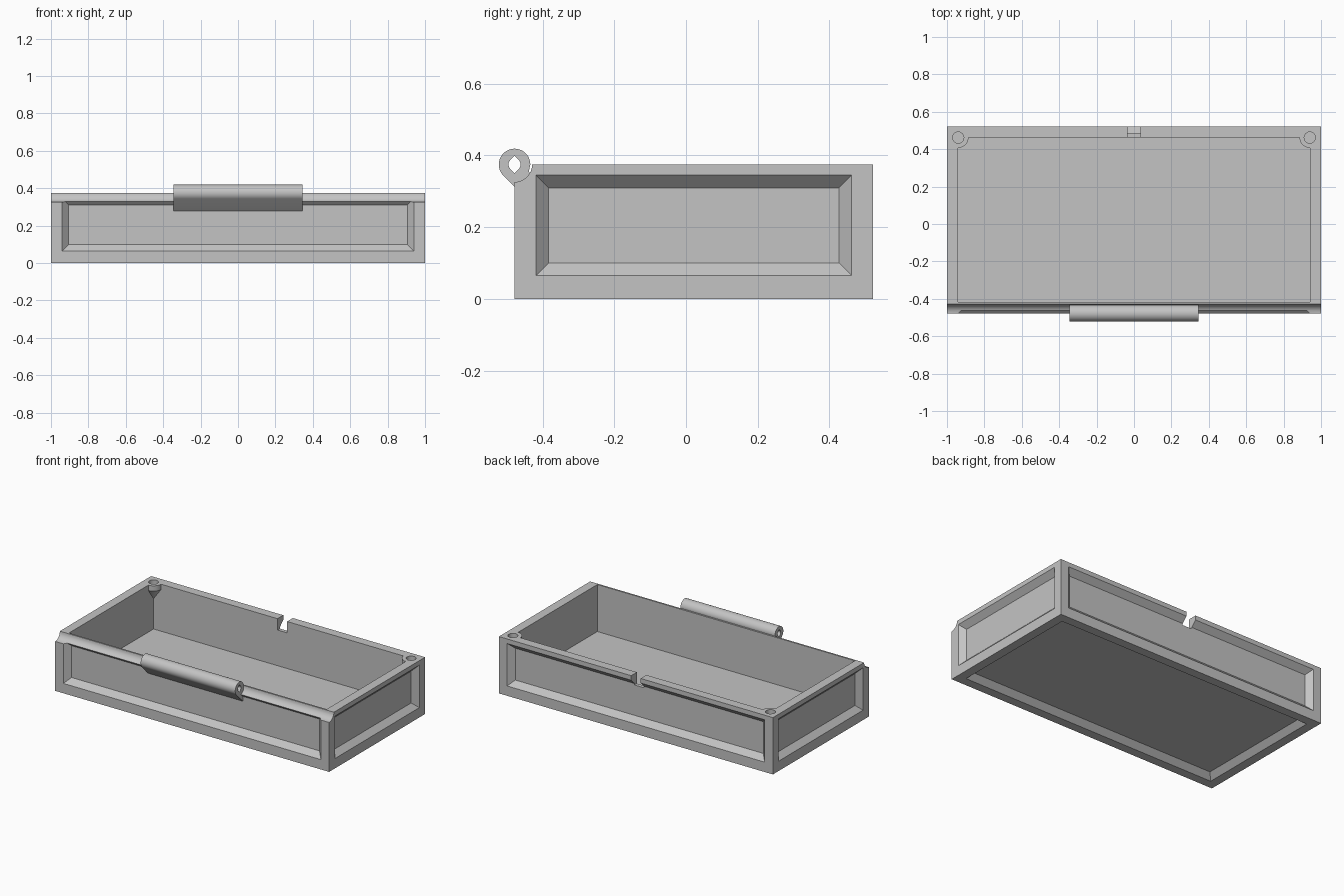
import bpy, bmesh, math
from mathutils import Matrix, Vector

default = bpy.data.objects.get("Cube")
if default:
    bpy.data.objects.remove(default, do_unlink=True)

# Main dimensions
Y0, Y1, TOP = -0.478, 0.522, 0.375
MID, WALL, FLOOR, DEEP = (Y0 + Y1) / 2, 0.06, 0.065, 0.035

grey = bpy.data.materials.new("plain grey")
grey.use_nodes = True
colour = (0.55, 0.55, 0.55, 1)
grey.diffuse_color = colour
grey.node_tree.nodes["Principled BSDF"].inputs["Base Color"].default_value = colour


def make(name, bm):
    bmesh.ops.recalc_face_normals(bm, faces=bm.faces)
    mesh = bpy.data.meshes.new(name)
    bm.to_mesh(mesh)
    bm.free()
    mesh.materials.append(grey)
    obj = bpy.data.objects.new(name, mesh)
    bpy.context.collection.objects.link(obj)
    return obj


def box(name, x0, x1, y0, y1, z0, z1):
    bm = bmesh.new()
    centre = Vector((x0 + x1, y0 + y1, z0 + z1)) / 2
    size = Matrix.Diagonal((x1 - x0, y1 - y0, z1 - z0, 1))
    bmesh.ops.create_cube(bm, size=1, matrix=Matrix.Translation(centre) @ size)
    return make(name, bm)


def cone(name, x, y, z0, z1, r0, r1):
    bm = bmesh.new()
    bmesh.ops.create_cone(bm, cap_ends=True, segments=32, radius1=r0, radius2=r1, depth=z1 - z0,
                          matrix=Matrix.Translation((x, y, (z0 + z1) / 2)))
    return make(name, bm)


def extrude_x(name, points, half):
    """Extrude a (y, z) profile along x."""
    bm = bmesh.new()
    face = bm.faces.new([bm.verts.new((-half, y, z)) for y, z in points])
    new = bmesh.ops.extrude_face_region(bm, geom=[face])["geom"]
    moved = [v for v in new if isinstance(v, bmesh.types.BMVert)]
    bmesh.ops.translate(bm, verts=moved, vec=(2 * half, 0, 0))
    return make(name, bm)


def arc(cy, cz, r, a0, a1, n):
    steps = [math.radians(a0 + (a1 - a0) * i / n) for i in range(n + 1)]
    return [(cy + r * math.cos(a), cz + r * math.sin(a)) for a in steps]


def panel_cutter(centre, u, v, half_u, half_v):
    """Sloped-sided recess cutter sunk into a face; u x v points inward."""
    u, v, c = Vector(u), Vector(v), Vector(centre)
    n = u.cross(v)
    bm = bmesh.new()
    rings = []
    for d in (-0.01, DEEP):
        rings.append([bm.verts.new(c + u * su * (half_u - d) + v * sv * (half_v - d) + n * d)
                      for su, sv in ((-1, -1), (1, -1), (1, 1), (-1, 1))])
    for ring in rings:
        bm.faces.new(ring)
    for i in range(4):
        j = (i + 1) % 4
        bm.faces.new((rings[0][i], rings[0][j], rings[1][j], rings[1][i]))
    return make("panel_cutter", bm)


def boolean(target, cutter, operation="DIFFERENCE"):
    mod = target.modifiers.new("cut", "BOOLEAN")
    mod.object, mod.operation, mod.solver = cutter, operation, "EXACT"
    bpy.context.view_layer.update()
    with bpy.context.temp_override(object=target, active_object=target):
        bpy.ops.object.modifier_apply(modifier=mod.name)
    bpy.data.objects.remove(cutter, do_unlink=True)


# Open tray; the cavity leaves tapered bosses in the two back corners
tray = box("tray", -1, 1, Y0, Y1, 0, TOP)
cavity_x, cavity_y = 1 - WALL, Y1 - WALL
cavity = box("cavity", -cavity_x, cavity_x, Y0 + WALL, cavity_y, FLOOR, 0.5)
for side in (-1, 1):
    boss = cone("boss", side * cavity_x, cavity_y, 0.34, 0.6, 0.055, 0.055)
    taper = cone("taper", side * cavity_x, cavity_y, 0.265, 0.3401, 0, 0.055)
    boolean(cavity, boss)
    boolean(cavity, taper)
boolean(tray, cavity)

# Round sockets in the bosses
for side in (-1, 1):
    boolean(tray, cone("socket", side * cavity_x, cavity_y, 0.345, 0.5, 0.03, 0.03))

# Recessed panels on the four sides and underneath
panel_z, half_z = 0.205, 0.14
half_x, half_y = 1 - WALL, (Y1 - Y0) / 2 - WALL
X, Y, Z = (1, 0, 0), (0, 1, 0), (0, 0, 1)
boolean(tray, panel_cutter((0, Y1, panel_z), X, Z, half_x, half_z))
boolean(tray, panel_cutter((0, Y0, panel_z), Z, X, half_z, half_x))
boolean(tray, panel_cutter((1, MID, panel_z), Z, Y, half_z, half_y))
boolean(tray, panel_cutter((-1, MID, panel_z), Y, Z, half_y, half_z))
boolean(tray, panel_cutter((0, MID, 0), X, Y, half_x, half_y))

# Latch notch in the back wall and rounded groove along the front edge
boolean(tray, box("notch", -0.035, 0.035, cavity_y - 0.03, Y1 + 0.1, 0.3, 0.5))
boolean(tray, extrude_x("groove", arc(Y0, TOP, 0.049, 0, 348.75, 31), 1.1))

# Hinge barrel with a sloped support web and a pointed pin hole
profile = arc(Y0, TOP, 0.044, 0, 225, 24)
web_y = Y0 + 0.04
web_z = profile[-1][1] - (web_y - profile[-1][0])
profile += [(web_y, web_z), (web_y + 0.008, web_z), (web_y + 0.008, TOP - 0.04), (web_y, TOP - 0.018)]
hinge = extrude_x("hinge_barrel", profile, 0.345)
pin = arc(Y0, TOP, 0.017, -45, 45, 6) + [(Y0, TOP + 0.024)]
pin += arc(Y0, TOP, 0.017, 135, 225, 6) + [(Y0, TOP - 0.024)]
boolean(hinge, extrude_x("pin_hole", pin, 0.5))

# Smooth the round parts, keep edges crisp
for obj in (tray, hinge):
    bpy.ops.object.select_all(action="DESELECT")
    obj.select_set(True)
    bpy.context.view_layer.objects.active = obj
    bpy.ops.object.shade_smooth_by_angle(angle=math.radians(25))
